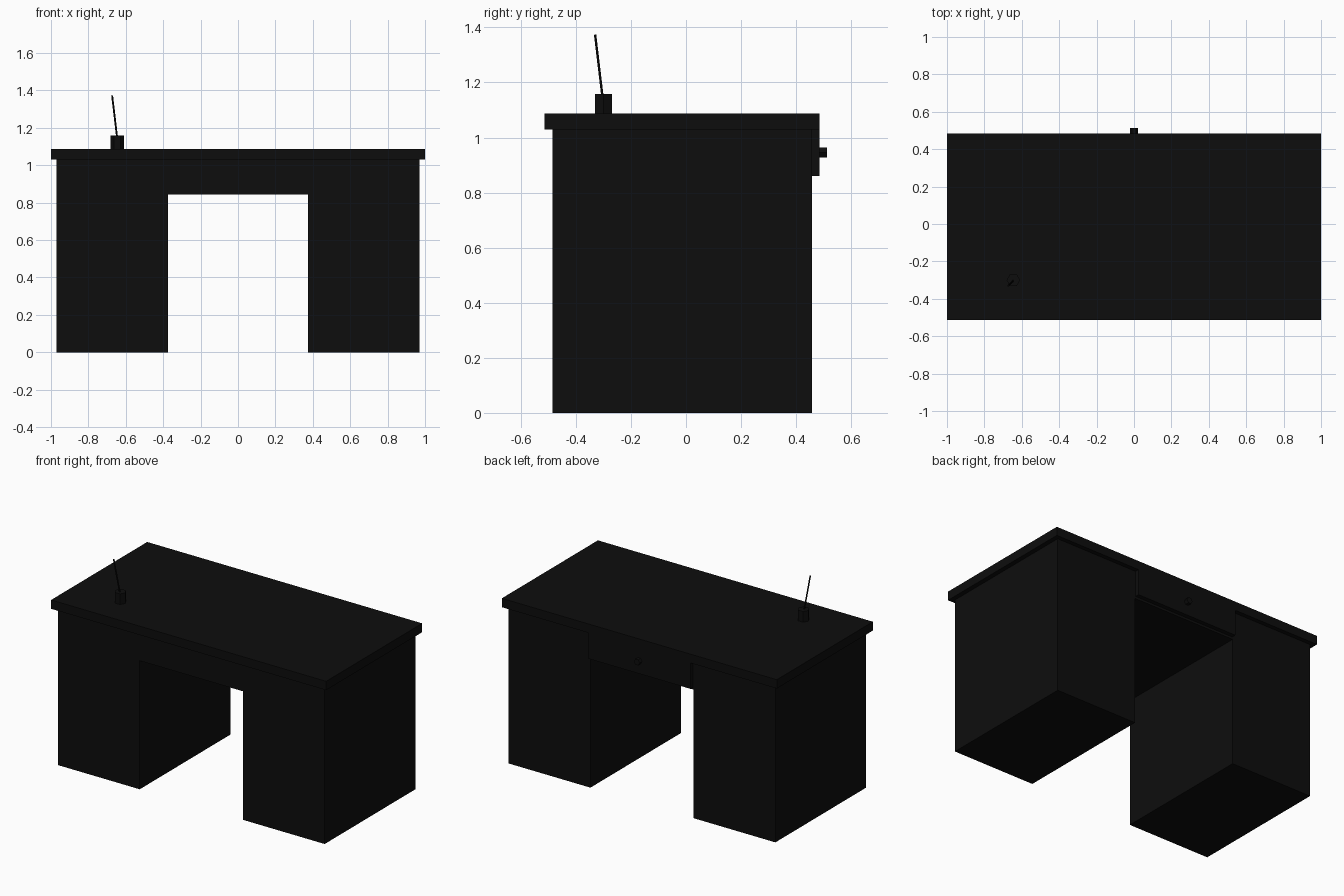
import bpy, bmesh, math
from mathutils import Vector

if "Cube" in bpy.data.objects:
    bpy.data.objects.remove(bpy.data.objects["Cube"])

black = bpy.data.materials.new("near_black")
black.diffuse_color = (0.004, 0.004, 0.004, 1)
black.use_nodes = True
black.node_tree.nodes["Principled BSDF"].inputs["Base Color"].default_value = black.diffuse_color


def finish(name, bm):
    bmesh.ops.recalc_face_normals(bm, faces=bm.faces)
    mesh = bpy.data.meshes.new(name)
    bm.to_mesh(mesh)
    bm.free()
    mesh.materials.append(black)
    obj = bpy.data.objects.new(name, mesh)
    bpy.context.collection.objects.link(obj)
    return obj


def prism(name, profile, y0, y1):
    """Extrude an x-z outline along y."""
    bm = bmesh.new()
    face = bm.faces.new([bm.verts.new((x, y0, z)) for x, z in profile])
    ext = bmesh.ops.extrude_face_region(bm, geom=[face])
    verts = [g for g in ext["geom"] if isinstance(g, bmesh.types.BMVert)]
    bmesh.ops.translate(bm, vec=(0, y1 - y0, 0), verts=verts)
    return finish(name, bm)


def box(name, x0, x1, y0, y1, z0, z1):
    return prism(name, [(x0, z0), (x1, z0), (x1, z1), (x0, z1)], y0, y1)


def hex_rod(name, start, end, radius):
    """Six-sided rod between two points, with corners on the x axis."""
    start, end = Vector(start), Vector(end)
    axis = (end - start).normalized()
    u = (Vector((1, 0, 0)) - axis * axis.x).normalized()
    v = axis.cross(u)
    bm = bmesh.new()
    rings = []
    for c in (start, end):
        rings.append([bm.verts.new(c + radius * (u * math.cos(a) + v * math.sin(a)))
                      for a in (i * math.pi / 3 for i in range(6))])
    for ring in rings:
        bm.faces.new(ring)
    for i in range(6):
        j = (i + 1) % 6
        bm.faces.new((rings[0][i], rings[0][j], rings[1][j], rings[1][i]))
    return finish(name, bm)


# Desk body: two pedestals joined by the drawer housing over the knee space
half = [(0.375, 0.845), (0.375, 0), (0.97, 0), (0.97, 1.03)]
prism("desk_body", half + [(-x, z) for x, z in reversed(half)], -0.485, 0.457)

# Overhanging top
box("desk_top", -1, 1, -0.513, 0.485, 1.03, 1.088)

# Drawer front and knob on the sitting side
box("drawer_front", -0.372, 0.372, 0.457, 0.485, 0.86, 1.03)
hex_rod("drawer_knob", (0, 0.485, 0.946), (0, 0.512, 0.946), 0.021)

# Pen stand with leaning pen
hex_rod("pen_stand", (-0.645, -0.30, 1.088), (-0.645, -0.30, 1.158), 0.036)
hex_rod("pen", (-0.643, -0.30, 1.12), (-0.673, -0.33, 1.373), 0.005)
